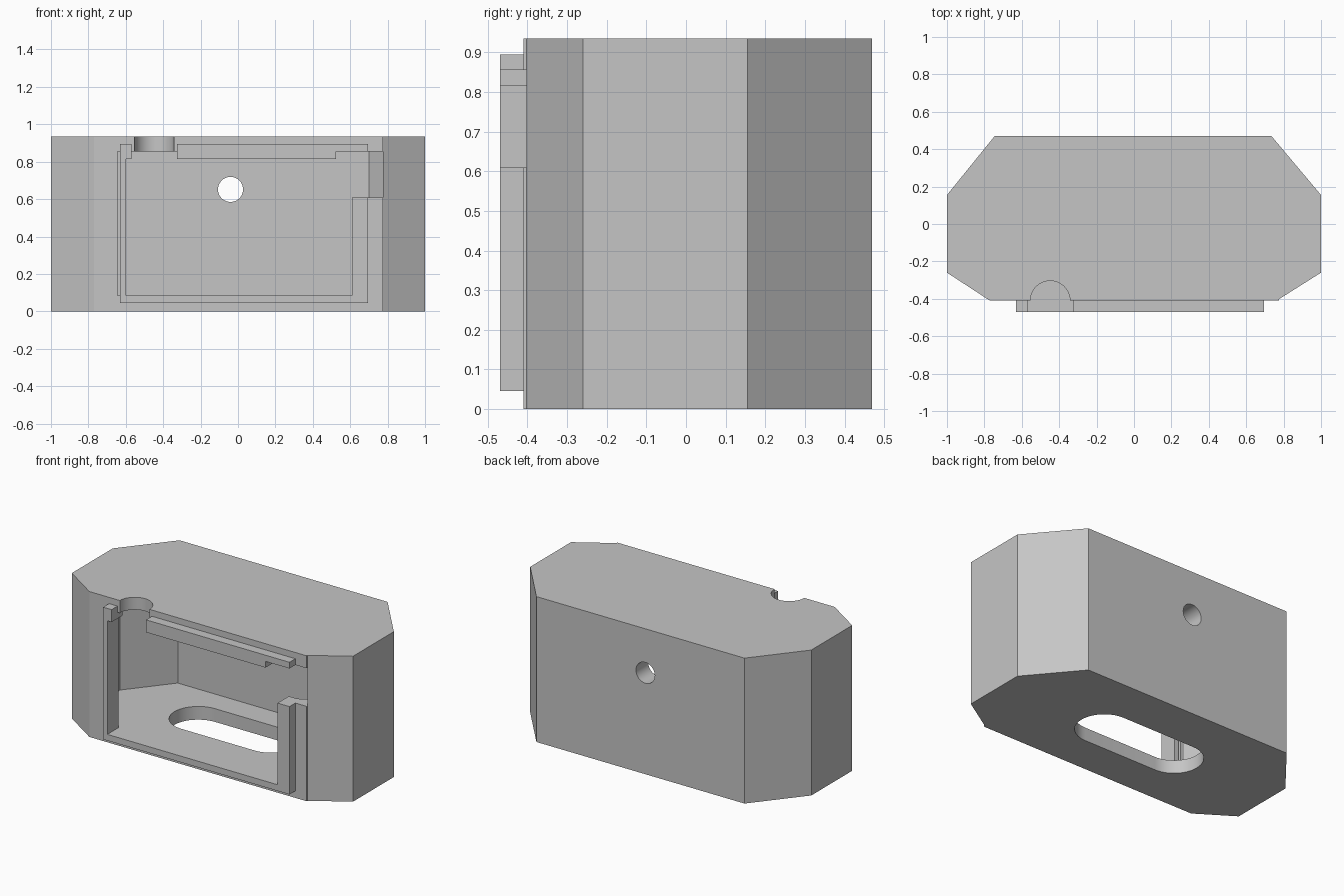
import bpy, bmesh, math
from mathutils import Vector

cube = bpy.data.objects.get("Cube")
if cube:
    bpy.data.objects.remove(cube, do_unlink=True)

grey = bpy.data.materials.new("light_grey")
grey.use_nodes = True
grey.diffuse_color = (0.56, 0.56, 0.56, 1)
grey.node_tree.nodes["Principled BSDF"].inputs["Base Color"].default_value = grey.diffuse_color


def prism(name, outline, low, high, axis="z"):
    """Extrude an outline: (x, y) along z, or (x, z) along y."""
    bm = bmesh.new()
    place = (lambda a, b: (a, b, low)) if axis == "z" else (lambda a, b: (a, low, b))
    face = bm.faces.new([bm.verts.new(place(a, b)) for a, b in outline])
    step = Vector((0, 0, high - low)) if axis == "z" else Vector((0, high - low, 0))
    new = bmesh.ops.extrude_face_region(bm, geom=[face])["geom"]
    bmesh.ops.translate(bm, vec=step, verts=[v for v in new if isinstance(v, bmesh.types.BMVert)])
    bmesh.ops.recalc_face_normals(bm, faces=bm.faces)
    mesh = bpy.data.meshes.new(name)
    bm.to_mesh(mesh)
    bm.free()
    mesh.materials.append(grey)
    obj = bpy.data.objects.new(name, mesh)
    bpy.context.collection.objects.link(obj)
    return obj


def rect(x0, x1, z0, z1):
    return [(x0, z0), (x1, z0), (x1, z1), (x0, z1)]


def stadium(cx, cy, half, r, n=24):
    """Rounded slot outline; half = 0 gives a circle."""
    pts = []
    for side in (1, -1):
        for i in range(n + (1 if half else 0)):
            a = math.pi * i / n - side * math.pi / 2
            pts.append((cx + side * half + r * math.cos(a), cy + r * math.sin(a)))
    return pts


def cut(target, cutter):
    cutter.hide_render = True
    mod = target.modifiers.new("cut", "BOOLEAN")
    mod.operation = "DIFFERENCE"
    mod.solver = "EXACT"
    mod.object = cutter
    bpy.context.view_layer.objects.active = target
    bpy.ops.object.modifier_apply(modifier=mod.name)
    bpy.data.objects.remove(cutter, do_unlink=True)


# Eight-sided housing
TOP, FLOOR, CEILING = 0.935, 0.085, 0.855
housing = prism("housing", [(-0.77, -0.41), (0.775, -0.41), (0.775, -0.402), (1, -0.26),
                            (1, 0.155), (0.735, 0.47), (-0.745, 0.47), (-1, 0.155),
                            (-1, -0.26)], 0, TOP)

# Hollow inside
cut(housing, prism("cavity", [(-0.67, -0.355), (0.67, -0.355), (0.9, -0.206), (0.9, 0.1),
                              (0.7, 0.345), (-0.67, 0.345), (-0.89, 0.073),
                              (-0.89, -0.21)], FLOOR, CEILING))

# Front opening with a side notch
cut(housing, prism("opening", [(-0.645, FLOOR), (0.61, FLOOR), (0.61, 0.61), (0.775, 0.61),
                               (0.775, CEILING), (-0.645, CEILING)], -0.6, -0.25, "y"))

# Cable notch, floor slot and back hole
cut(housing, prism("cable_notch", stadium(-0.448, -0.41, 0, 0.106), 0.8, 1.1))
cut(housing, prism("floor_slot", stadium(-0.03, 0.01, 0.26, 0.17), -0.1, 0.2))
cut(housing, prism("back_hole", stadium(-0.04, 0.652, 0, 0.067), 0.2, 0.6, "y"))

# Raised lip around the opening
FRONT, INNER = -0.47, -0.357
prism("lip_right", [(-0.63, 0.045), (-0.6, 0.045), (-0.6, 0.815), (-0.57, 0.815),
                    (-0.57, 0.895), (-0.63, 0.895)], FRONT, INNER, "y")
prism("lip_bottom", rect(-0.6, 0.61, 0.045, FLOOR), FRONT, -0.4, "y")
prism("lip_left", rect(0.61, 0.695, 0.045, 0.61), FRONT, INNER, "y")
prism("lip_top", [(-0.325, 0.815), (0.525, 0.815), (0.525, 0.855), (0.695, 0.855),
                  (0.695, 0.895), (-0.325, 0.895)], FRONT, INNER, "y")

# Smooth the round cuts, keep the edges sharp
bpy.ops.object.select_all(action="DESELECT")
housing.select_set(True)
bpy.context.view_layer.objects.active = housing
bpy.ops.object.shade_smooth_by_angle(angle=math.radians(20))
